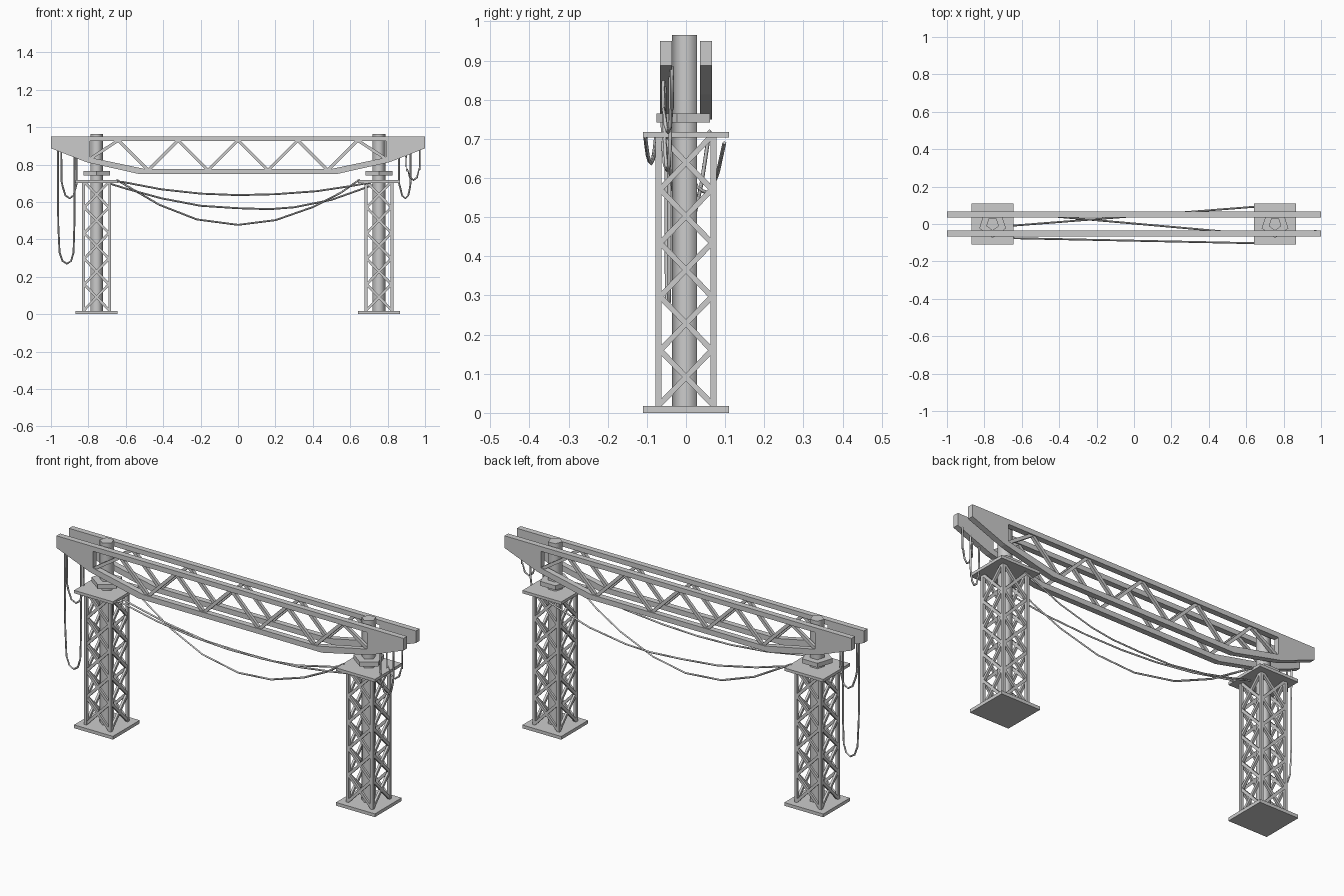
import bpy, bmesh, math
from mathutils import Vector

if "Cube" in bpy.data.objects:
    bpy.data.objects.remove(bpy.data.objects["Cube"])


def finish(name, bm):
    bmesh.ops.recalc_face_normals(bm, faces=bm.faces)
    me = bpy.data.meshes.new(name)
    bm.to_mesh(me)
    bm.free()
    ob = bpy.data.objects.new(name, me)
    bpy.context.collection.objects.link(ob)
    return ob


def add_box(bm, lo, hi):
    vs = bmesh.ops.create_cube(bm, size=1)["verts"]
    lo, hi = Vector(lo), Vector(hi)
    for v in vs:
        v.co = (lo + hi) / 2 + v.co * (hi - lo)


def add_bar(bm, a, b, width, normal, depth):
    """Rectangular bar from a to b; depth is measured along normal."""
    a, b, n = Vector(a), Vector(b), Vector(normal)
    d = b - a
    side = d.normalized().cross(n)
    vs = bmesh.ops.create_cube(bm, size=1)["verts"]
    for v in vs:
        v.co = (a + b) / 2 + d * v.co.x + side * width * v.co.y + n * depth * v.co.z


def add_prism(bm, x, radius, z0, z1):
    """Five sided prism with one corner towards the front."""
    ring = [(x + radius * math.cos(math.radians(-90 + 72 * i)),
             radius * math.sin(math.radians(-90 + 72 * i))) for i in range(5)]
    lo = [bm.verts.new((px, py, z0)) for px, py in ring]
    hi = [bm.verts.new((px, py, z1)) for px, py in ring]
    bm.faces.new(lo)
    bm.faces.new(hi)
    for i in range(5):
        j = (i + 1) % 5
        bm.faces.new((lo[i], lo[j], hi[j], hi[i]))


# Towers
LEG, HALF, PITCH = 0.07, 0.0075, 0.137
for side, tx in (("left", -0.756), ("right", 0.754)):
    # base and top plates
    for name, z0, z1 in (("base_plate", 0, 0.017), ("top_plate", 0.703, 0.718)):
        bm = bmesh.new()
        add_box(bm, (tx - 0.112, -0.11, z0), (tx + 0.112, 0.11, z1))
        finish(f"{side}_{name}", bm)

    # four corner legs
    bm = bmesh.new()
    for sx in (-LEG, LEG):
        for sy in (-LEG, LEG):
            add_box(bm, (tx + sx - HALF, sy - HALF, 0),
                    (tx + sx + HALF, sy + HALF, 0.71))
    finish(f"{side}_tower_legs", bm)

    # crossed lattice braces on all four sides
    bm = bmesh.new()
    for s in (-LEG, LEG):
        for i in range(5):
            z0 = 0.023 + i * PITCH
            z1 = z0 + PITCH
            for d in (-0.066, 0.066):
                add_bar(bm, (tx - d, s, z0), (tx + d, s, z1), 0.014, (0, 1, 0), 0.012)
                add_bar(bm, (tx + s, -d, z0), (tx + s, d, z1), 0.014, (1, 0, 0), 0.012)
    finish(f"{side}_tower_lattice", bm)

    # central pole
    bm = bmesh.new()
    add_prism(bm, tx, 0.0355, 0, 0.965)
    pole = finish(f"{side}_pole", bm)
    bpy.context.view_layer.objects.active = pole
    pole.select_set(True)
    bpy.ops.object.shade_smooth_by_angle(angle=math.radians(80))
    pole.select_set(False)

    # collar under the beams
    bm = bmesh.new()
    add_prism(bm, tx, 0.075, 0.742, 0.765)
    finish(f"{side}_collar", bm)

# Truss frame: left half of the front beam, mirrored in x and y
half = [(0, .95), (-1, .95), (-1, .887), (-.81, .813), (-.53, .75), (0, .75),
        (0, .777), (-.5, .777), (-.79, .838), (-.79, .925), (0, .925)]
bm = bmesh.new()
front = [bm.verts.new((x, -0.066, z)) for x, z in half]
back = [bm.verts.new((x, -0.036, z)) for x, z in half]
bm.faces.new(front)
bm.faces.new(back[::-1])
for i in range(len(half)):
    j = (i + 1) % len(half)
    if half[i][0] or half[j][0]:
        bm.faces.new((front[j], front[i], back[i], back[j]))
frame = finish("beam_frames", bm)

# Zigzag struts inside the beams
zig = [(0, .93), (-.16, .77), (-.32, .93), (-.48, .77), (-.64, .93), (-.80, .825)]
bm = bmesh.new()
for (xa, za), (xb, zb) in zip(zig, zig[1:]):
    add_bar(bm, (xa, -.051, za), (xb, -.051, zb), 0.016, (0, 1, 0), 0.016)
struts = finish("beam_struts", bm)

for ob in (frame, struts):
    m = ob.modifiers.new("mirror", "MIRROR")
    m.use_axis = (True, True, False)
    m.use_mirror_merge = ob is frame


# Cables
def cable(name, pts, radius=0.005):
    cu = bpy.data.curves.new(name, "CURVE")
    cu.dimensions = "3D"
    cu.bevel_depth = radius
    cu.bevel_resolution = 0
    cu.use_fill_caps = True
    sp = cu.splines.new("POLY")
    sp.points.add(len(pts) - 1)
    for p, co in zip(sp.points, pts):
        p.co = (*co, 1)
    ob = bpy.data.objects.new(name, cu)
    bpy.context.collection.objects.link(ob)


def span(name, y0, y1, profile):
    """Sagging cable between the towers, y running straight from y0 to y1."""
    xa, xb = profile[0][0], profile[-1][0]
    cable(name, [(x, y0 + (y1 - y0) * (x - xa) / (xb - xa), z) for x, z in profile])


span("front_span_cable", -.075, -.104,
     [(-.68, .71), (-.62, .708), (-.41, .668), (-.2, .645), (0, .637),
      (.2, .642), (.42, .658), (.6, .685), (.71, .705)])
span("back_span_cable", -.012, .098,
     [(-.69, .70), (-.6, .672), (-.41, .62), (-.2, .58), (0, .567),
      (.17, .562), (.3, .572), (.5, .612), (.72, .69)])
span("middle_span_cable", .06, -.055,
     [(-.65, .72), (-.6, .69), (-.42, .585), (-.22, .507), (0, .478),
      (.2, .503), (.4, .573), (.55, .65), (.65, .72)])


def loop(name, xa, xb, za, zb, low, ya, yb):
    """U-shaped cable hanging from the beam end."""
    shape = [(0, za), (.02, low + .35 * (za - low)), (.1, low + .06), (.28, low + .015),
             (.55, low), (.8, low + .015), (.95, low + .06),
             (1, low + .35 * (zb - low)), (1, zb)]
    cable(name, [(xa + (xb - xa) * t, ya + (yb - ya) * t, z) for t, z in shape])


loop("left_long_loop", -.963, -.875, .885, .85, .27, -.05, -.042)
loop("left_short_loop", -.945, -.863, .88, .845, .62, -.06, -.04)
loop("right_long_loop", .86, .923, .845, .87, .62, -.055, -.04)
loop("right_short_loop", .898, .972, .86, .885, .717, -.058, -.036)
